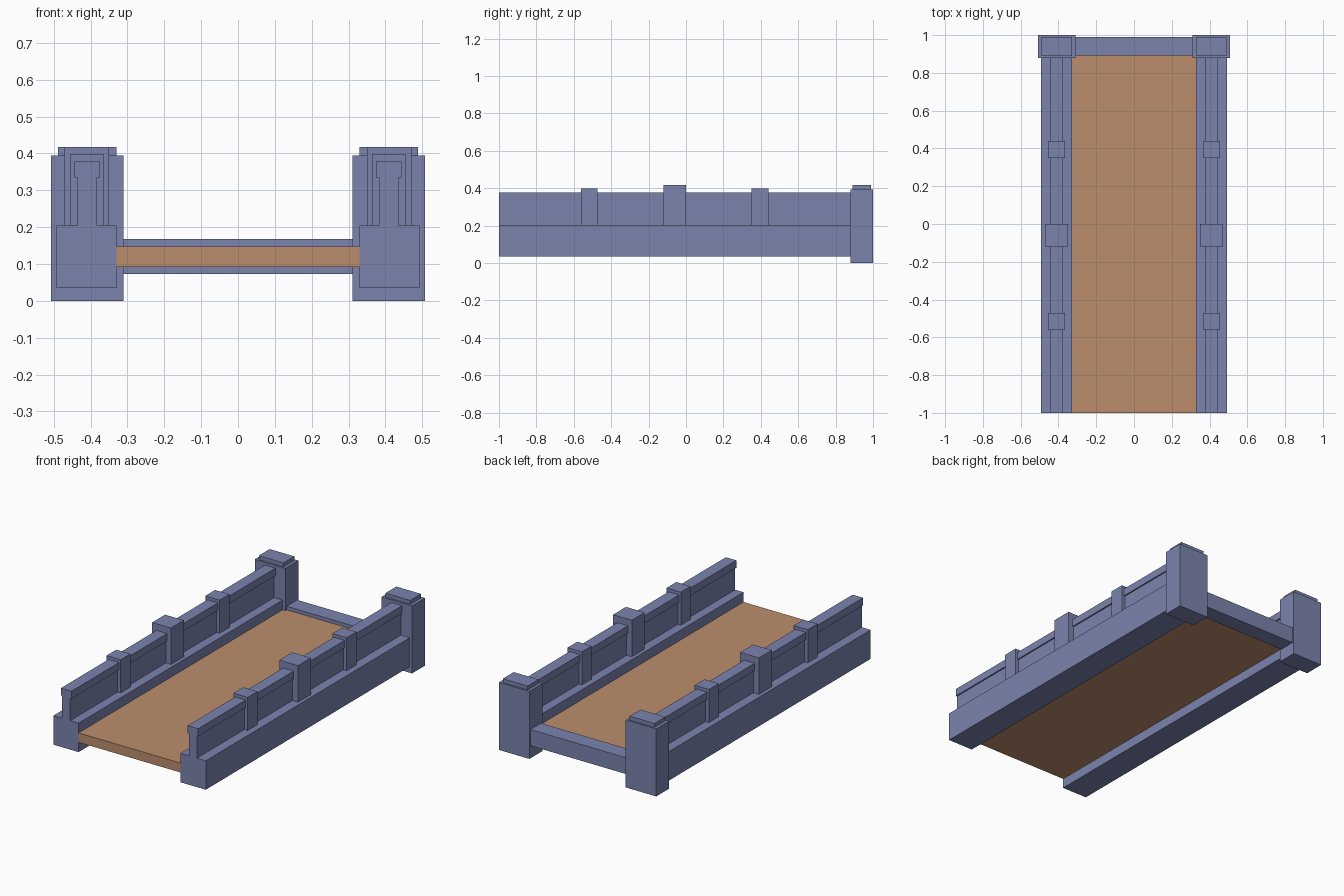
import bpy, bmesh

if "Cube" in bpy.data.objects:
    bpy.data.objects.remove(bpy.data.objects["Cube"])


def material(name, rgb):
    m = bpy.data.materials.new(name)
    m.diffuse_color = (*rgb, 1)
    m.use_nodes = True
    m.node_tree.nodes["Principled BSDF"].inputs["Base Color"].default_value = m.diffuse_color
    return m


STONE = material("blue_stone", (0.20, 0.23, 0.42))
WOOD = material("deck_wood", (0.50, 0.27, 0.15))


def prism(name, profile, y0, y1, mat=STONE):
    """Extrude an x-z outline along y."""
    bm = bmesh.new()
    face = bm.faces.new([bm.verts.new((x, y0, z)) for x, z in profile])
    out = bmesh.ops.extrude_face_region(bm, geom=[face])
    verts = [v for v in out["geom"] if isinstance(v, bmesh.types.BMVert)]
    bmesh.ops.translate(bm, verts=verts, vec=(0, y1 - y0, 0))
    bmesh.ops.recalc_face_normals(bm, faces=bm.faces)
    mesh = bpy.data.meshes.new(name)
    bm.to_mesh(mesh)
    bm.free()
    ob = bpy.data.objects.new(name, mesh)
    bpy.context.collection.objects.link(ob)
    mesh.materials.append(mat)
    return ob


def box(name, x0, x1, y0, y1, z0, z1, mat=STONE):
    return prism(name, [(x0, z0), (x1, z0), (x1, z1), (x0, z1)], y0, y1, mat)


# Walkway and the cross beam at its back end
box("deck", -0.329, 0.329, -1, 0.893, 0.092, 0.147, WOOD)
box("cross_beam", -0.312, 0.312, 0.893, 0.99, 0.073, 0.168)

# One side of the bridge, mirrored to the other
side = [
    box("side_beam", 0.329, 0.492, -1, 0.88, 0.035, 0.204),
    box("end_post", 0.311, 0.508, 0.88, 1, 0, 0.394),
    box("end_post_cap", 0.329, 0.489, 0.89, 0.99, 0.394, 0.417),
    box("middle_post", 0.350, 0.471, -0.119, 0, 0.204, 0.417),
    box("small_post_front", 0.364, 0.456, -0.562, -0.472, 0.204, 0.397),
    box("small_post_back", 0.364, 0.456, 0.35, 0.44, 0.204, 0.397),
    # Parapet wall with an overhanging handrail
    prism("railing", [(0.383, 0.204), (0.435, 0.204), (0.435, 0.334), (0.443, 0.334),
                      (0.443, 0.378), (0.375, 0.378), (0.375, 0.334), (0.383, 0.334)],
          -1, 0.88),
]
for ob in side:
    ob.modifiers.new("mirror", "MIRROR").use_axis = (True, False, False)
